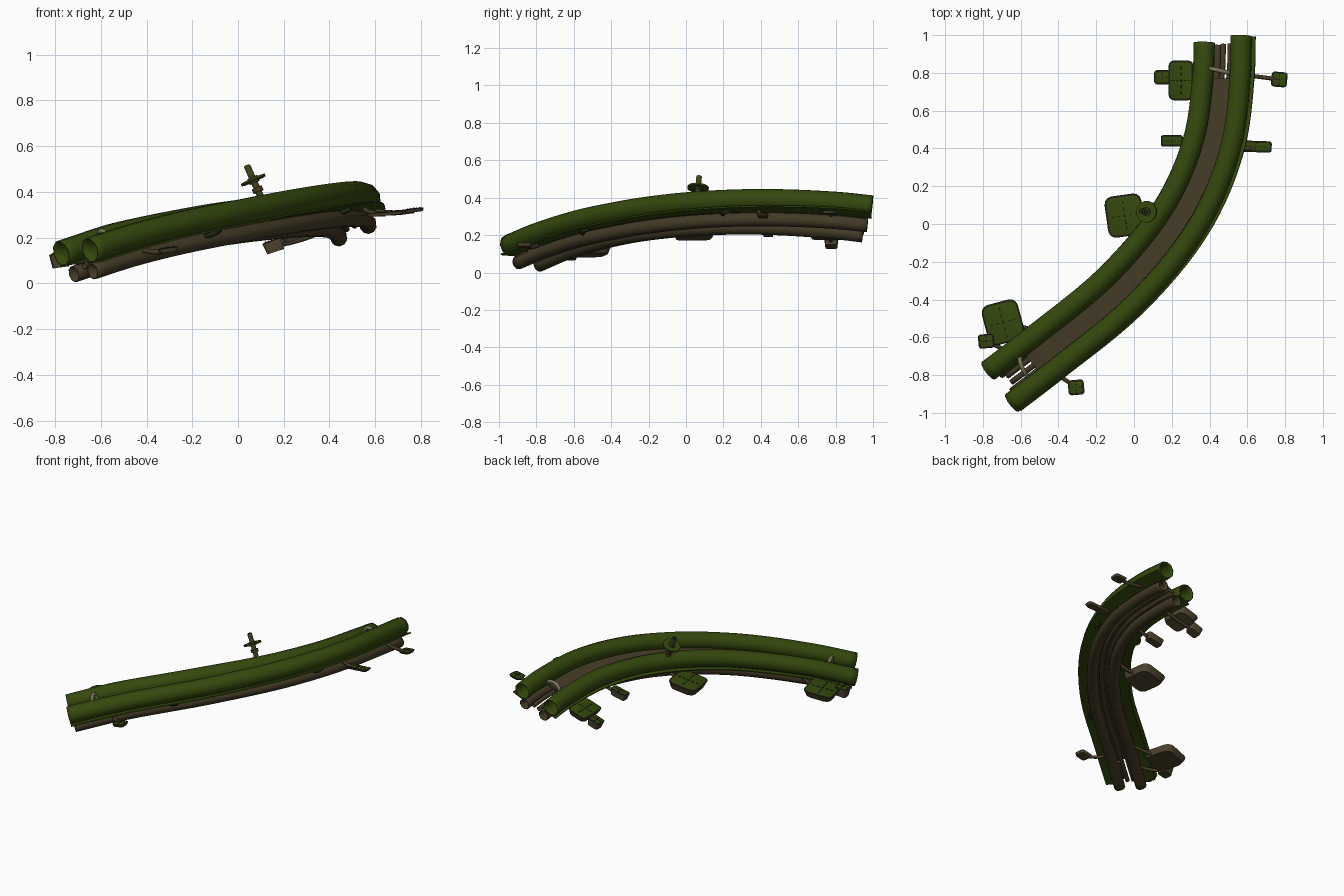
import bpy, bmesh, math
from mathutils import Vector, Matrix, Euler

if "Cube" in bpy.data.objects:
    bpy.data.objects.remove(bpy.data.objects["Cube"])


def material(name, rgb):
    m = bpy.data.materials.new(name)
    m.use_nodes = True
    m.diffuse_color = (*rgb, 1)
    m.node_tree.nodes["Principled BSDF"].inputs["Base Color"].default_value = (*rgb, 1)
    return m


GREEN = material("moss green", (0.035, 0.065, 0.004))
BROWN = material("bark brown", (0.057, 0.043, 0.019))
TAN = material("light bark", (0.075, 0.058, 0.028))
OLIVE = material("olive", (0.055, 0.058, 0.014))
PALE = material("pale olive", (0.19, 0.18, 0.10))
DARK = material("dark rim", (0.012, 0.016, 0.005))

# Centre line of the banked track, with bank in degrees
PATH = [Vector(p) for p in (
    (-0.71, -0.863, 0.138), (-0.477, -0.685, 0.212), (-0.05, -0.33, 0.303), (0.26, 0.06, 0.348),
    (0.413, 0.425, 0.356), (0.465, 0.80, 0.335), (0.47, 0.98, 0.315))]
BANK = [4, 3, 6, 13, 18, 22, 23]


def centre(u):
    i = max(0, min(len(PATH) - 2, int(u)))
    t = u - i
    b, c = PATH[i], PATH[i + 1]
    a = PATH[i - 1] if i else 2 * b - c
    d = PATH[i + 2] if i + 2 < len(PATH) else 2 * c - b
    # tangents scaled to the uneven spacing of the points
    m0 = ((c - b).normalized() + (b - a).normalized()) * (c - b).length / 2
    m1 = ((d - c).normalized() + (c - b).normalized()) * (c - b).length / 2
    return (b * (2*t**3 - 3*t**2 + 1) + m0 * (t**3 - 2*t**2 + t)
            + c * (3*t**2 - 2*t**3) + m1 * (t**3 - t**2))


def at(u, side, up):
    """Point beside and above the centre line, following the bank."""
    d = (centre(u + 0.02) - centre(u - 0.02)).normalized()
    i = max(0, min(len(BANK) - 2, int(u)))
    bank = math.radians(BANK[i] + (BANK[i + 1] - BANK[i]) * (u - i))
    right = Vector((d.y, -d.x, 0)).normalized()
    right = Matrix.Rotation(-bank, 3, d) @ right
    return centre(u) + right * side + right.cross(d) * up


def finish(name, bm, mats, angle=50):
    bmesh.ops.recalc_face_normals(bm, faces=bm.faces)
    me = bpy.data.meshes.new(name)
    bm.to_mesh(me)
    bm.free()
    ob = bpy.data.objects.new(name, me)
    bpy.context.collection.objects.link(ob)
    for m in mats:
        me.materials.append(m)
    bpy.ops.object.select_all(action='DESELECT')
    ob.select_set(True)
    bpy.context.view_layer.objects.active = ob
    bpy.ops.object.shade_smooth_by_angle(angle=math.radians(angle))
    return ob


def sweep(name, profile, u0, u1, mat, capped=True, steps=40):
    bm = bmesh.new()
    rings = [[bm.verts.new(at(u0 + (u1 - u0) * k / steps, *p)) for p in profile]
             for k in range(steps + 1)]
    n = len(profile)
    for a, b in zip(rings, rings[1:]):
        for j in range(n):
            bm.faces.new((a[j], a[(j + 1) % n], b[(j + 1) % n], b[j]))
    if capped:
        bm.faces.new(rings[0])
        bm.faces.new(rings[-1])
    return finish(name, bm, [mat])


def pipe(name, side, up, r, u0, u1, mat, sides=10):
    ring = [(side + r * math.cos(math.tau * k / sides), up + r * math.sin(math.tau * k / sides))
            for k in range(sides)]
    ob = sweep(name, ring, u0, u1, mat, capped=False)
    wall = ob.modifiers.new("wall", 'SOLIDIFY')
    wall.thickness = r * 0.12
    wall.offset = -1


def strip(name, s0, s1, up, thick, u0, u1, mat):
    sweep(name, [(s0, up), (s1, up), (s1, up - thick), (s0, up - thick)], u0, u1, mat)


def rod(name, points, r, mat):
    cu = bpy.data.curves.new(name, 'CURVE')
    cu.dimensions = '3D'
    cu.bevel_depth = r
    cu.bevel_resolution = 2
    cu.use_fill_caps = True
    cu.resolution_u = 6
    sp = cu.splines.new('BEZIER')
    sp.bezier_points.add(len(points) - 1)
    for bp, p in zip(sp.bezier_points, points):
        bp.co = p
        bp.handle_left_type = bp.handle_right_type = 'AUTO'
    ob = bpy.data.objects.new(name, cu)
    cu.materials.append(mat)
    bpy.context.collection.objects.link(ob)


def pad(name, loc, size, yaw, roll):
    """Rounded leaf block: green top, dark rim, brown tapered underside."""
    w, l, h = size
    turn = Matrix.Translation(loc) @ Euler((0, math.radians(roll), math.radians(yaw))).to_matrix().to_4x4()
    bm = bmesh.new()
    bmesh.ops.create_cube(bm, size=1)
    for v in bm.verts:
        k = 0.85 if v.co.z < 0 else 1
        v.co = (v.co.x * w * k, v.co.y * l * k, v.co.z * h)
    upright = [e for e in bm.edges if abs(e.verts[0].co.z - e.verts[1].co.z) > h / 2]
    bmesh.ops.bevel(bm, geom=upright, offset=min(w, l) * 0.2, segments=3, profile=0.5, affect='EDGES')
    bm.normal_update()
    top = max(bm.faces, key=lambda f: f.normal.z)
    for f in bm.faces:
        f.material_index = 1
    top.material_index = 0
    rim = bmesh.ops.inset_region(bm, faces=[top], thickness=0.01, depth=0.003)
    for f in rim["faces"]:
        f.material_index = 2
    bm.transform(turn)
    finish(name, bm, [GREEN, TAN, DARK], 30)
    # stitched cross on the top
    bm = bmesh.new()
    for k in (-0.32, -0.16, 0, 0.16, 0.32):
        for x, y, a, b in ((k * w, 0, w * 0.08, 0.005), (0, k * l, 0.005, l * 0.08)):
            bmesh.ops.create_cube(bm, size=1, matrix=turn @ Matrix.Translation((x, y, h / 2 + 0.004))
                                  @ Matrix.Diagonal((a, b, 0.004, 1)))
    finish(name + "_stitching", bm, [DARK])


# Main rails with their outer skirts
pipe("left_rail", -0.106, 0, 0.058, 0, 5.9, GREEN)
pipe("right_rail", 0.106, 0, 0.058, 0, 6.08, GREEN)
strip("left_skirt", -0.16, -0.07, -0.05, 0.008, 0.05, 5.9, GREEN)
strip("right_skirt", 0.07, 0.165, -0.05, 0.008, 0, 6.1, GREEN)

# Floor between the rails and the pipes underneath
strip("floor", -0.07, 0.07, -0.025, 0.02, 0.7, 4.93, BROWN)
pipe("left_lower_pipe", -0.073, -0.1, 0.037, 0.05, 5.88, BROWN)
pipe("right_lower_pipe", 0.067, -0.097, 0.037, 0.05, 6, BROWN)
for i, side in enumerate((-0.028, 0.012)):
    pipe(f"inner_pipe_{i + 1}", side, -0.075, 0.015, 0.15, 5.9, BROWN, 8)

# Arched clamps across the gap near both ends
for name, u in (("front_clamp", 0.57), ("back_clamp", 5.05)):
    rod(name, [at(u + 0.06, -0.058, 0.0), at(u + 0.04, -0.045, 0.04),
               at(u - 0.03, 0.03, 0.03), at(u - 0.06, 0.06, -0.02)], 0.012, PALE)

# Small brackets tucked under the right rail
for name, u in (("front_bracket", 1.65), ("back_bracket", 3.55)):
    rod(name, [at(u - 0.05, 0.09, -0.075), at(u, 0.125, -0.07), at(u + 0.08, 0.11, -0.06)], 0.011, DARK)

# Leaf pads and the stalks holding them: location, size, yaw, roll, path station, stalk side
PADS = {
    "front_left_large_pad": ((-0.69, -0.52, 0.113), (0.20, 0.22, 0.04), 15, -8, 1.1, -0.09),
    "front_left_small_pad": ((-0.778, -0.62, 0.10), (0.085, 0.075, 0.06), 5, -8, 0.5, -0.09),
    "front_right_pad": ((-0.305, -0.865, 0.145), (0.085, 0.08, 0.018), 5, -8, 0.9, 0.12),
    "middle_left_pad": ((-0.045, 0.045, 0.208), (0.20, 0.22, 0.046), 8, -10, 2.8, -0.09),
    "upper_left_pad": ((0.205, 0.44, 0.222), (0.12, 0.06, 0.045), 0, -12, 4, -0.09),
    "upper_right_pad": ((0.645, 0.41, 0.303), (0.17, 0.06, 0.014), -2, -5, 4, 0.12),
    "back_left_large_pad": ((0.255, 0.76, 0.21), (0.14, 0.21, 0.038), 0, -18, 4.9, -0.09),
    "back_left_small_pad": ((0.157, 0.777, 0.162), (0.09, 0.075, 0.05), 0, -18, 4.9, -0.09),
    "back_right_pad": ((0.77, 0.765, 0.318), (0.085, 0.08, 0.013), -5, -8, 5, 0.12),
}
for name, (loc, size, yaw, roll, u, side) in PADS.items():
    pad(name, loc, size, yaw, roll)
    start, end = at(u, side, -0.07), Vector(loc)
    middle = (start + end) / 2 - Vector((0, 0, 0.008))
    rod(name + "_stalk", [start, middle, end], 0.011, BROWN)

# Valve: post and disc standing on the left rail
AXIS = Vector((-0.4, 0.08, 0.9)).normalized()
BASE = Vector((0.09, 0.06, 0.40))


def valve_part(name, r, low, high, mat):
    bm = bmesh.new()
    turn = Matrix.Translation(BASE + AXIS * (low + high) / 2) @ AXIS.to_track_quat('Z', 'Y').to_matrix().to_4x4()
    bmesh.ops.create_cone(bm, cap_ends=True, segments=16, radius1=r, radius2=r,
                          depth=high - low, matrix=turn)
    finish(name, bm, [mat])


valve_part("valve_post", 0.015, -0.03, 0.125, OLIVE)
valve_part("valve_collar", 0.024, 0.0, 0.02, BROWN)
valve_part("valve_disc", 0.058, 0.052, 0.062, GREEN)
valve_part("valve_hub", 0.024, 0.044, 0.07, OLIVE)
valve_part("valve_cap", 0.010, 0.12, 0.128, DARK)
rod("valve_bracket", [at(2.75, -0.11, 0.03), BASE - AXIS * 0.02, BASE + AXIS * 0.02], 0.014, BROWN)
